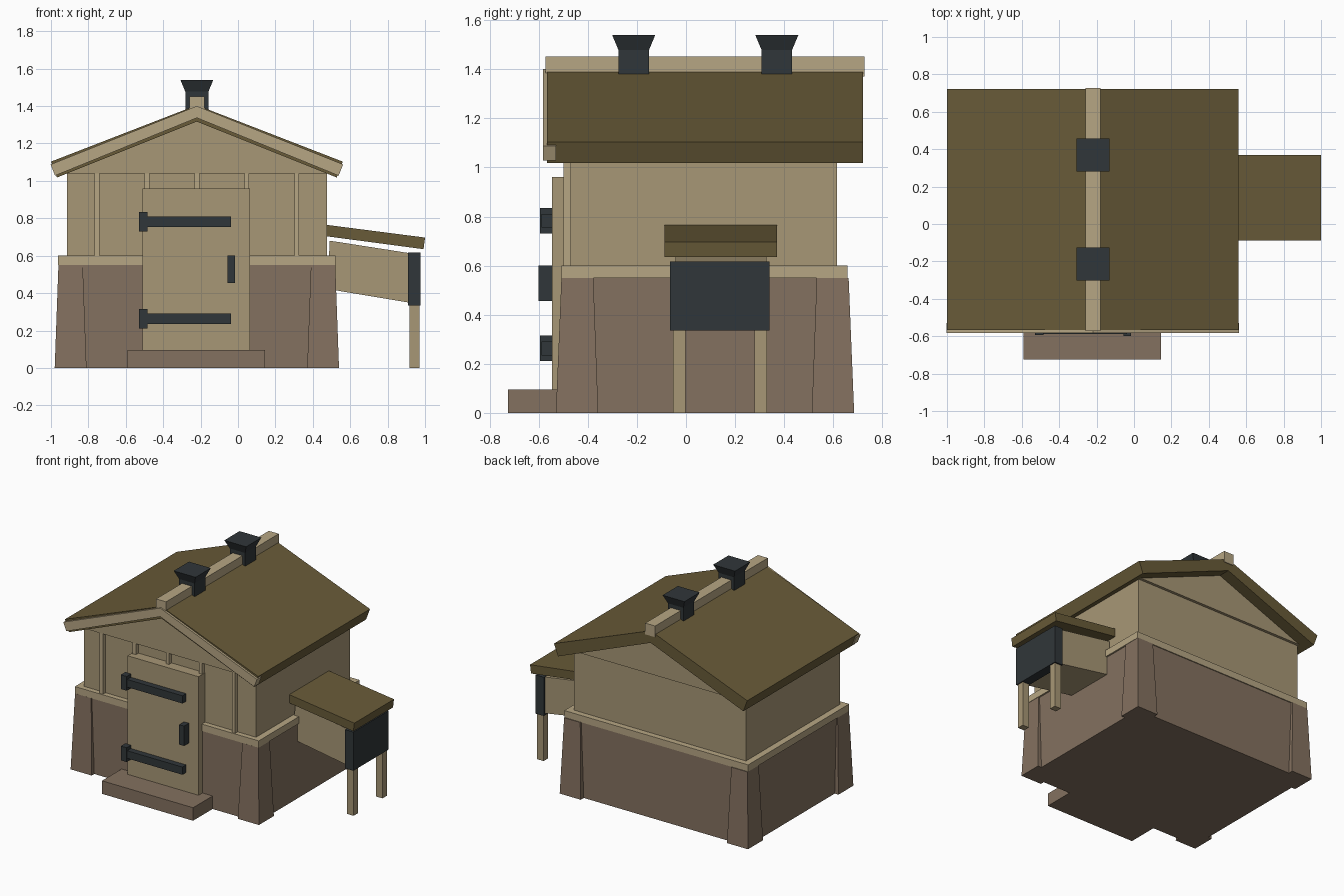
import bpy
import bmesh

if "Cube" in bpy.data.objects:
    bpy.data.objects.remove(bpy.data.objects["Cube"])

CX, CY = -0.22, 0.0775


def material(name, rgb):
    m = bpy.data.materials.new(name)
    m.diffuse_color = (*rgb, 1)
    m.use_nodes = True
    m.node_tree.nodes["Principled BSDF"].inputs["Base Color"].default_value = m.diffuse_color
    return m


STONE = material("stone", (0.23, 0.165, 0.115))
WOOD = material("wood", (0.39, 0.31, 0.18))
TRIM = material("pale_trim", (0.47, 0.38, 0.23))
ROOF = material("roof_olive", (0.14, 0.105, 0.04))
METAL = material("dark_metal", (0.03, 0.037, 0.041))


def build(name, bm, mat):
    bmesh.ops.recalc_face_normals(bm, faces=bm.faces)
    me = bpy.data.meshes.new(name)
    bm.to_mesh(me)
    bm.free()
    me.materials.append(mat)
    ob = bpy.data.objects.new(name, me)
    bpy.context.collection.objects.link(ob)
    return ob


def loft(name, low, high, mat):
    """Join two matching outlines into a closed solid."""
    bm = bmesh.new()
    a = [bm.verts.new(p) for p in low]
    b = [bm.verts.new(p) for p in high]
    bm.faces.new(a)
    bm.faces.new(b)
    for i in range(len(a)):
        j = (i + 1) % len(a)
        bm.faces.new((a[i], a[j], b[j], b[i]))
    return build(name, bm, mat)


def rect(x0, x1, y0, y1, z):
    return [(x0, y0, z), (x1, y0, z), (x1, y1, z), (x0, y1, z)]


def box(name, x0, x1, y0, y1, z0, z1, mat):
    return loft(name, rect(x0, x1, y0, y1, z0), rect(x0, x1, y0, y1, z1), mat)


def prism(name, profile, y0, y1, mat):
    """Extrude an x-z profile along y."""
    return loft(name, [(x, y0, z) for x, z in profile],
                [(x, y1, z) for x, z in profile], mat)


def chevron(name, peak, under, top, bottom, y0, y1, mat):
    """Gabled slab; top and bottom are (half width, z) at the eaves."""
    pts = [(CX, peak), (CX + top[0], top[1]), (CX + bottom[0], bottom[1]),
           (CX, under), (CX - bottom[0], bottom[1]), (CX - top[0], top[1])]
    return prism(name, pts, y0, y1, mat)


# Stone base with tapered corner buttresses
box("stone_base", CX - 0.73, CX + 0.73, -0.50, 0.65, 0, 0.55, STONE)
for sx in (-1, 1):
    for sy in (-1, 1):
        def corner(ox, ix, oy, iy, z):
            return rect(CX + sx * ix, CX + sx * ox, CY + sy * iy, CY + sy * oy, z)
        loft("corner_buttress", corner(0.76, 0.59, 0.6075, 0.435, 0),
             corner(0.74, 0.61, 0.585, 0.455, 0.55), STONE)
box("sill_band", CX - 0.742, CX + 0.742, -0.507, 0.657, 0.55, 0.60, TRIM)
box("door_step", -0.59, 0.145, -0.725, -0.49, 0, 0.095, STONE)

# Timber walls, gable and front battens
box("upper_walls", -0.915, 0.475, -0.47, 0.615, 0.60, 1.04, WOOD)
prism("gable", [(-0.95, 1.04), (0.51, 1.04), (CX, 1.325)], -0.50, 0.635, WOOD)
for i in range(-2, 3):
    x = CX + i * 0.267
    box("wall_batten", x - 0.013, x + 0.013, -0.50, -0.46, 0.60, 1.04, TRIM)

# Door with strap hinges and handle
box("door", -0.51, 0.063, -0.545, -0.46, 0.095, 0.96, WOOD)
for z in (0.2625, 0.7825):
    box("hinge_strap", -0.50, -0.037, -0.588, -0.54, z - 0.028, z + 0.028, METAL)
    box("hinge_knuckle", -0.53, -0.483, -0.594, -0.54, z - 0.052, z + 0.052, METAL)
box("door_handle", -0.055, -0.015, -0.60, -0.54, 0.455, 0.60, METAL)

# Main roof, bargeboard and ridge beam
chevron("main_roof", 1.405, 1.317, (0.78, 1.103), (0.748, 1.018), -0.567, 0.722, ROOF)
chevron("bargeboard", 1.400, 1.337, (0.782, 1.088), (0.758, 1.028), -0.583, -0.53, TRIM)
box("ridge_beam", CX - 0.04, CX + 0.04, -0.573, 0.727, 1.37, 1.452, TRIM)

# Flared roof vents
for y in (-0.213, 0.37):
    def square(h, z):
        return rect(CX - h, CX + h, y - h, y + h, z)
    loft("vent_neck", square(0.062, 1.35), square(0.062, 1.478), METAL)
    loft("vent_cap", square(0.062, 1.478), square(0.088, 1.54), METAL)

# Side nest box with sloping lid, end panel and legs
prism("nest_box", [(0.49, 0.68), (0.525, 0.675), (0.94, 0.61), (0.91, 0.35), (0.48, 0.422)],
      -0.043, 0.327, WOOD)
prism("nest_box_lid", [(0.465, 0.766), (1.0, 0.697), (0.992, 0.635), (0.465, 0.705)],
      -0.087, 0.37, ROOF)
box("nest_box_panel", 0.91, 0.977, -0.065, 0.34, 0.335, 0.617, METAL)
for y in (-0.028, 0.305):
    box("nest_box_leg", 0.918, 0.97, y - 0.025, y + 0.025, 0, 0.36, WOOD)
